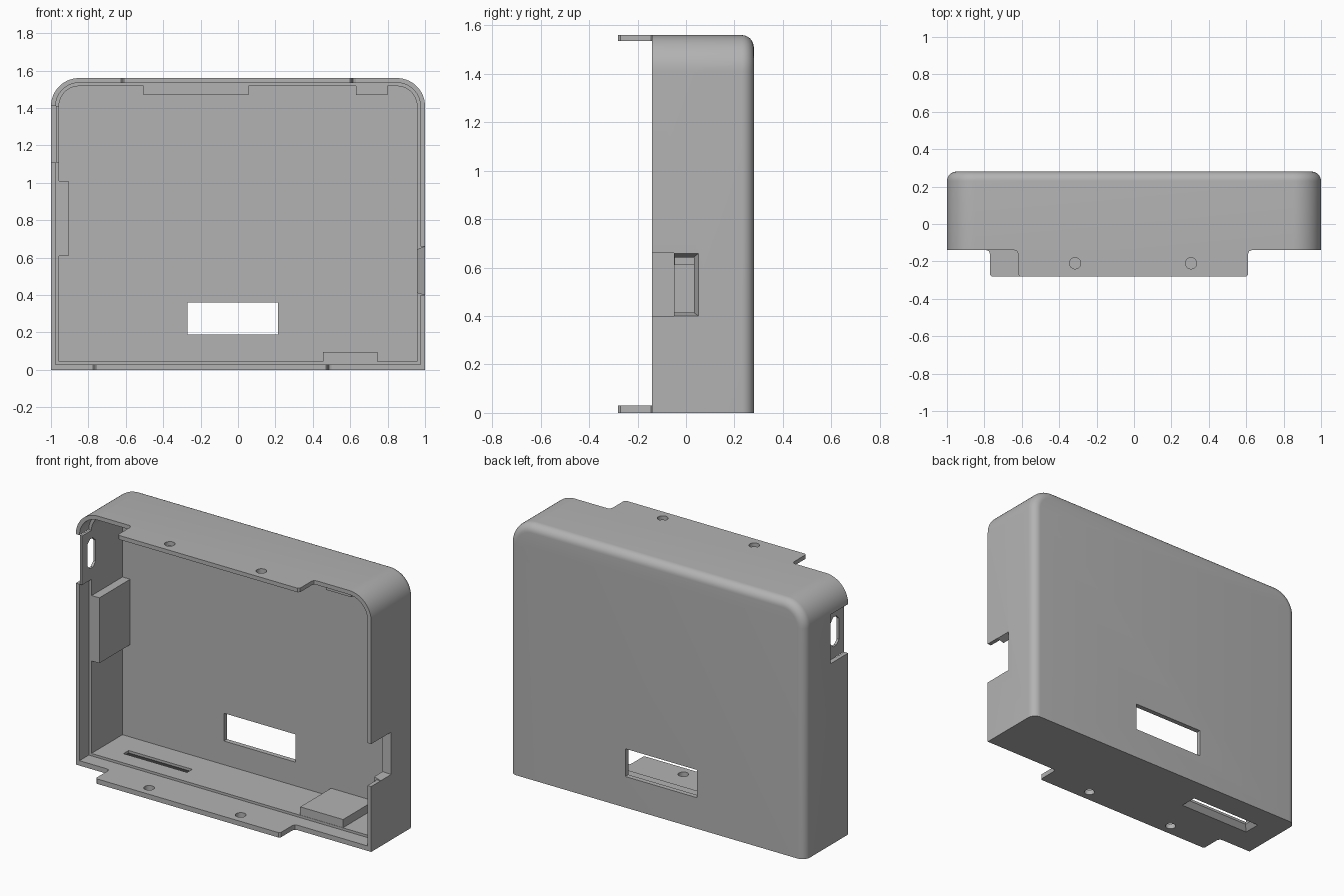
import bpy, bmesh, math
from mathutils import Vector

if "Cube" in bpy.data.objects:
    bpy.data.objects.remove(bpy.data.objects["Cube"])

grey = bpy.data.materials.new("plain_grey")
grey.use_nodes = True
colour = (0.45, 0.45, 0.45, 1)
grey.diffuse_color = colour
grey.node_tree.nodes["Principled BSDF"].inputs["Base Color"].default_value = colour

FRONT, BACK, STEP, INNER_BACK = -0.14, 0.28, -0.05, 0.25
TOP, WALL, LIP = 1.56, 0.043, 0.025


def loft(name, rings):
    """Closed solid through rings of matching points."""
    bm = bmesh.new()
    loops = [[bm.verts.new(p) for p in ring] for ring in rings]
    for a, b in zip(loops, loops[1:]):
        for i in range(len(a)):
            j = (i + 1) % len(a)
            bm.faces.new((a[i], a[j], b[j], b[i]))
    bm.faces.new(loops[0])
    bm.faces.new(loops[-1])
    bmesh.ops.recalc_face_normals(bm, faces=bm.faces)
    mesh = bpy.data.meshes.new(name)
    bm.to_mesh(mesh)
    bm.free()
    mesh.materials.append(grey)
    obj = bpy.data.objects.new(name, mesh)
    bpy.context.collection.objects.link(obj)
    return obj


def box(name, x, y, z):
    return loft(name, [[(x[a], y[b], h) for a, b in ((0, 0), (1, 0), (1, 1), (0, 1))]
                       for h in z])


def arch(y, inset, floor, steps=14):
    """Outline with a square bottom and two rounded top corners."""
    r = 0.15 - inset
    pts = [(-1 + inset, y, floor), (1 - inset, y, floor)]
    for side in (0, 1):
        for i in range(steps + 1):
            a = math.pi / 2 * (side + i / steps)
            cx = -0.85 if side else 0.85
            pts.append((cx + r * math.cos(a), y, TOP - 0.15 + r * math.sin(a)))
    return pts


def cut(target, *cutters):
    """Subtract the cutters, then discard them."""
    bpy.context.view_layer.objects.active = target
    for c in cutters:
        m = target.modifiers.new("cut", "BOOLEAN")
        m.operation, m.solver, m.object = "DIFFERENCE", "EXACT", c
        bpy.ops.object.modifier_apply(modifier=m.name)
    for c in cutters:
        bpy.data.objects.remove(c)


def smooth(obj):
    bpy.ops.object.select_all(action="DESELECT")
    obj.select_set(True)
    bpy.context.view_layer.objects.active = obj
    bpy.ops.object.shade_smooth_by_angle(angle=math.radians(30))


def slot_cutter():
    """Long hole with cut-off corners through the side panel."""
    y0, y1, z0, z1, c = -0.09, -0.01, 1.18, 1.36, 0.025
    outline = [(y0 + c, z0), (y1 - c, z0), (y1, z0 + c), (y1, z1 - c),
               (y1 - c, z1), (y0 + c, z1), (y0, z1 - c), (y0, z0 + c)]
    return loft("slot_cutter", [[(x, y, z) for y, z in outline] for x in (-1.1, -0.93)])


# Outer shell, rounded along the back at the sides and top
R, N = 0.05, 8
rings = [arch(FRONT, 0, 0)]
for i in range(N + 1):
    a = math.pi / 2 * i / N
    rings.append(arch(BACK - R + R * math.sin(a), R * (1 - math.cos(a)), 0))
shell = loft("case_shell", rings)

# Cavity, stepped front lip and back window
cut(shell,
    loft("cavity_cutter", [arch(-0.3, WALL, 0.045), arch(INNER_BACK, WALL, 0.045)]),
    loft("lip_cutter", [arch(-0.3, LIP, 0.03), arch(STEP, LIP, 0.03)]),
    box("window_cutter", (-0.27, 0.215), (0.2, 0.35), (0.19, 0.36)))

# Port notch in the left wall, with sloping sides behind the lip
def notch_ring(x, y, z0, z1):
    return [(x, -0.3, z0), (x, y, z0), (x, y, z1), (x, -0.3, z1)]

cut(shell,
    loft("port_cutter", [notch_ring(0.94, 0.025, 0.42, 0.635),
                         notch_ring(1.002, 0.052, 0.4, 0.66)]),
    box("lip_notch_cutter", (0.93, 1.1), (-0.3, STEP + 0.001), (0.4, 0.66)))

# Recess and long hole in the right wall
cut(shell, box("recess_cutter", (-1.1, -0.972), (-0.3, 0.03), (1.11, 1.41)), slot_cutter())
panel = box("side_panel", (-0.972, -0.957), (FRONT, STEP), (1.11, 1.41))
cut(panel, slot_cutter())

# Card slot in the floor, wider on the outside
cut(shell,
    box("card_slot_cutter", (-0.81, -0.38), (0.05, 0.1), (-0.1, 0.1)),
    loft("card_bevel_cutter", [
        [(x, y, -0.002) for x, y in ((-0.84, 0.02), (-0.35, 0.02), (-0.35, 0.13), (-0.84, 0.13))],
        [(x, y, 0.03) for x, y in ((-0.81, 0.05), (-0.38, 0.05), (-0.38, 0.1), (-0.81, 0.1))]]))
smooth(shell)


# Screw tabs with flared roots and two holes each
def tab(name, x0, x1, z0, z1):
    half = [(0.02, FRONT), (0.006, -0.145), (0, -0.16), (0, -0.27), (-0.01, -0.28)]
    outline = [(x0 - d, y) for d, y in half] + [(x1 + d, y) for d, y in reversed(half)]
    obj = loft(name, [[(x, y, z) for x, y in outline] for z in (z0, z1)])
    mid = (x0 + x1) / 2
    holes = []
    for cx in (mid - 0.31, mid + 0.31):
        circle = [(cx + 0.03 * math.cos(k * math.tau / 24),
                   -0.21 + 0.03 * math.sin(k * math.tau / 24)) for k in range(24)]
        holes.append(loft("hole_cutter", [[(x, y, z) for x, y in circle]
                                          for z in (z0 - 0.1, z1 + 0.1)]))
    cut(obj, *holes)
    smooth(obj)


tab("top_tab", -0.62, 0.61, TOP - LIP, TOP)
tab("bottom_tab", -0.77, 0.48, 0, 0.03)

# Support blocks inside the case
depth = (STEP + 0.002, INNER_BACK + 0.01)
box("right_block", (-0.965, -0.905), depth, (0.61, 1.01))
box("bottom_block", (0.455, 0.745), depth, (0.035, 0.095))
box("top_block_wide", (-0.505, 0.055), depth, (1.47, 1.525))
box("top_block_narrow", (0.63, 0.8), depth, (1.47, 1.525))
